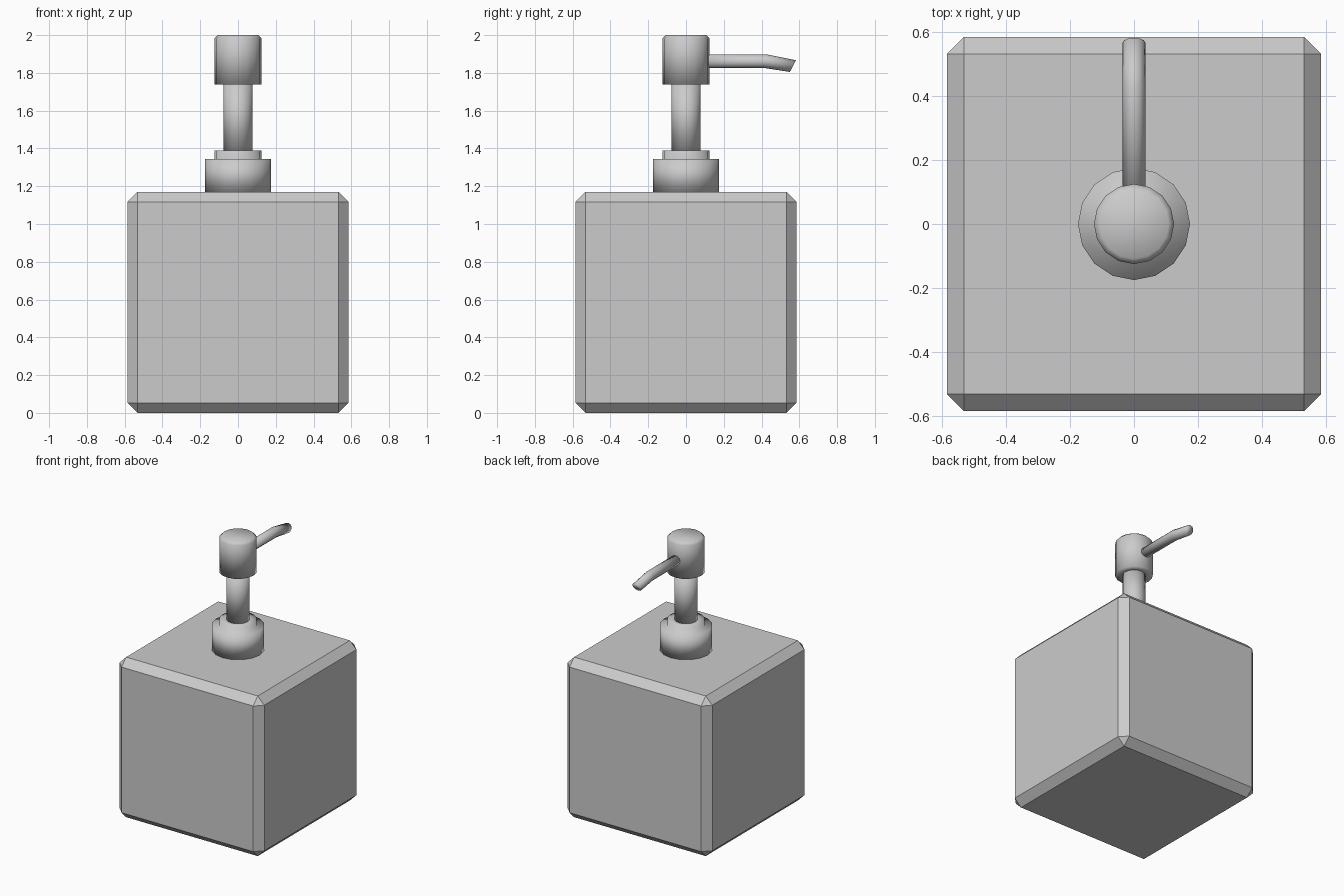
import bpy, bmesh
from math import cos, sin, pi
from mathutils import Vector

if "Cube" in bpy.data.objects:
    bpy.data.objects.remove(bpy.data.objects["Cube"])


def finish(name, bm, smooth):
    bmesh.ops.recalc_face_normals(bm, faces=bm.faces)
    for f in bm.faces:
        f.smooth = smooth
    me = bpy.data.meshes.new(name)
    bm.to_mesh(me)
    bm.free()
    ob = bpy.data.objects.new(name, me)
    bpy.context.collection.objects.link(ob)
    return ob


def skin(name, rings):
    """Bridge a list of vertex rings and cap both ends."""
    bm = bmesh.new()
    loops = [[bm.verts.new(p) for p in ring] for ring in rings]
    n = len(loops[0])
    for a, b in zip(loops, loops[1:]):
        for i in range(n):
            j = (i + 1) % n
            bm.faces.new((a[i], a[j], b[j], b[i]))
    bm.faces.new(loops[0][::-1])
    bm.faces.new(loops[-1])
    return finish(name, bm, True)


def lathe(name, profile, n=16):
    return skin(name, [[(r * cos(2 * pi * i / n), r * sin(2 * pi * i / n), z)
                        for i in range(n)] for r, z in profile])


# chamfered cube bottle
bm = bmesh.new()
bmesh.ops.create_cube(bm, size=1.17)
bmesh.ops.translate(bm, verts=bm.verts, vec=(0, 0, 0.585))
bmesh.ops.bevel(bm, geom=bm.edges[:], offset=0.053, offset_type='OFFSET',
                segments=1, profile=0.5, affect='EDGES')
finish("bottle", bm, False)

# pump: stepped collar, stem and pressing head
lathe("collar", [(0.175, 1.17), (0.175, 1.345), (0.125, 1.345),
                 (0.125, 1.388), (0.077, 1.388)])
lathe("stem", [(0.077, 1.38), (0.077, 1.75)])
lathe("pump_head", [(0.077, 1.738), (0.125, 1.738), (0.125, 1.983),
                    (0.108, 2.0)])

# spout: round tube with a downward bend; each ring is (y, z, tilt of ring in y)
R, N = 0.036, 12
rings = []
for y, z, lean in [(0.09, 1.862, 0), (0.42, 1.862, 0.007), (0.566, 1.836, 0.016)]:
    h = R if lean < 0.01 else 0.031
    rings.append([Vector((R * cos(2 * pi * i / N), y + lean * sin(2 * pi * i / N),
                          z + h * sin(2 * pi * i / N))) for i in range(N)])
skin("spout", rings)
